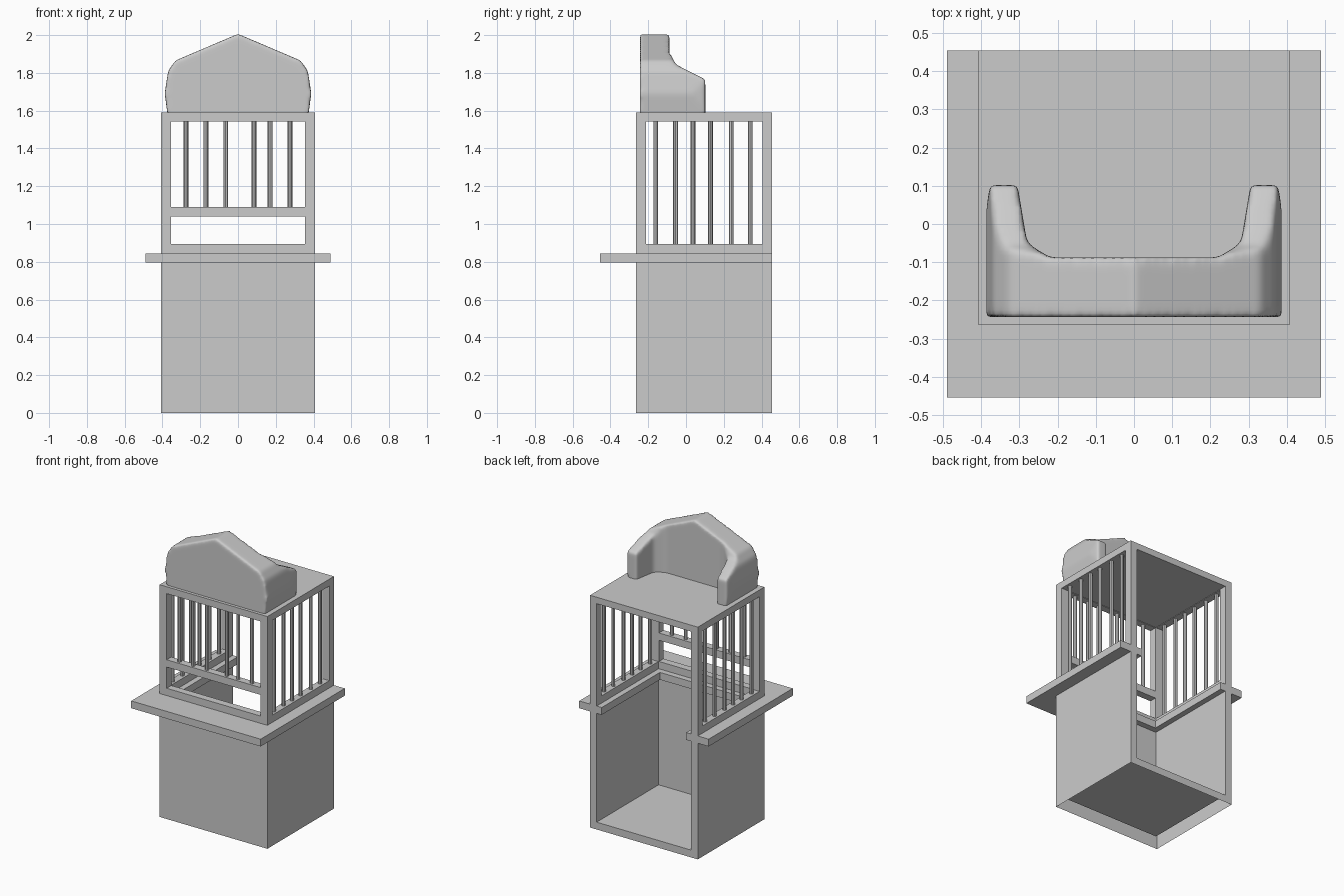
import bpy, bmesh
from mathutils import Vector

if "Cube" in bpy.data.objects:
    bpy.data.objects.remove(bpy.data.objects["Cube"])


def prism(name, pts, axis, a, b):
    """Extrude a 2D outline along an axis from a to b."""
    place = {'x': lambda p, t: (t, p[0], p[1]),
             'y': lambda p, t: (p[0], t, p[1]),
             'z': lambda p, t: (p[0], p[1], t)}[axis]
    bm = bmesh.new()
    face = bm.faces.new([bm.verts.new(place(p, a)) for p in pts])
    ext = bmesh.ops.extrude_face_region(bm, geom=[face])
    verts = [v for v in ext['geom'] if isinstance(v, bmesh.types.BMVert)]
    bmesh.ops.translate(bm, verts=verts, vec=Vector(place((0, 0), b - a)))
    if not any(len(e.link_faces) != 2 for e in bm.edges):
        pass
    else:
        bmesh.ops.holes_fill(bm, edges=bm.edges[:], sides=0)
    bmesh.ops.recalc_face_normals(bm, faces=bm.faces[:])
    me = bpy.data.meshes.new(name)
    bm.to_mesh(me)
    bm.free()
    ob = bpy.data.objects.new(name, me)
    bpy.context.collection.objects.link(ob)
    return ob


def box(name, x0, x1, y0, y1, z0, z1):
    return prism(name, [(x0, y0), (x1, y0), (x1, y1), (x0, y1)], 'z', z0, z1)


def combine(ob, tools, op):
    """Apply booleans one after another and remove the tools."""
    for t in tools:
        t.hide_render = True
        m = ob.modifiers.new("bool", 'BOOLEAN')
        m.operation, m.solver, m.object = op, 'EXACT', t
    bpy.context.view_layer.update()
    dg = bpy.context.evaluated_depsgraph_get()
    me = bpy.data.meshes.new_from_object(ob.evaluated_get(dg))
    ob.modifiers.clear()
    ob.data = me
    for t in tools:
        bpy.data.objects.remove(t)


def mirrored(half):
    return half + [(-x, y) for x, y in reversed(half)]


# booth shell: hollow box, open at the back, with window openings
booth = box("booth_shell", -.408, .408, -.265, .455, 0, 1.59)
combine(booth, [
    box("room_cut", -.358, .358, -.215, .6, .05, 1.546),
    box("side_window_cut", -.6, .6, -.22 + .008, .405, .895, 1.543),
    box("bar_window_cut", -.355, .355, -.4, -.1, 1.09, 1.543),
    box("slot_window_cut", -.355, .355, -.4, -.1, .895, 1.04),
], 'DIFFERENCE')

# open underside
bm = bmesh.new()
bm.from_mesh(booth.data)
under = [f for f in bm.faces if all(v.co.z < .001 for v in f.verts)]
bmesh.ops.delete(bm, geom=under, context='FACES')
bm.to_mesh(booth.data)
bm.free()

# counter wrapping three sides
prism("counter", mirrored([(.32, -.175), (.32, .455), (.49, .455), (.49, -.455)]),
      'z', .795, .845)


# window bars
def bar(name, x, y, z0, z1):
    bpy.ops.mesh.primitive_cylinder_add(vertices=8, radius=.0125, depth=z1 - z0,
                                        location=(x, y, (z0 + z1) / 2))
    bpy.context.object.name = name
    bpy.ops.object.shade_smooth_by_angle()


for x in (-.275, -.17, -.065, .085, .17, .275):
    bar("front_bar", x, -.24, 1.08, 1.55)
for y in (-.16, -.055, .037, .13, .24, .34):
    for s in (-1, 1):
        bar("side_bar", s * .383, y, .885, 1.55)

# padded roof crest: front, plan and side outlines intersected, then softened
crest = prism("roof_crest", mirrored([(.37, 1.56), (.388, 1.69), (.37, 1.81),
                                      (.332, 1.865), (.001, 2.006)]), 'y', -.244, .2)
plan = prism("crest_plan", mirrored([(.22, -.088), (.28, -.05), (.305, .102),
                                     (.378, .102), (.392, 0), (.392, -.3)]), 'z', 1.5, 2.2)
side = prism("crest_side", [(-.4, 1.5), (.3, 1.5), (.3, 1.665), (-.055, 1.845),
                            (-.08, 1.9), (-.08, 2.2), (-.4, 2.2)], 'x', -.6, .6)
combine(crest, [plan, side], 'INTERSECT')
rm = crest.modifiers.new("remesh", 'REMESH')
rm.mode, rm.voxel_size, rm.use_smooth_shade = 'VOXEL', .011, True
sm = crest.modifiers.new("soften", 'SMOOTH')
sm.factor, sm.iterations = .5, 8
